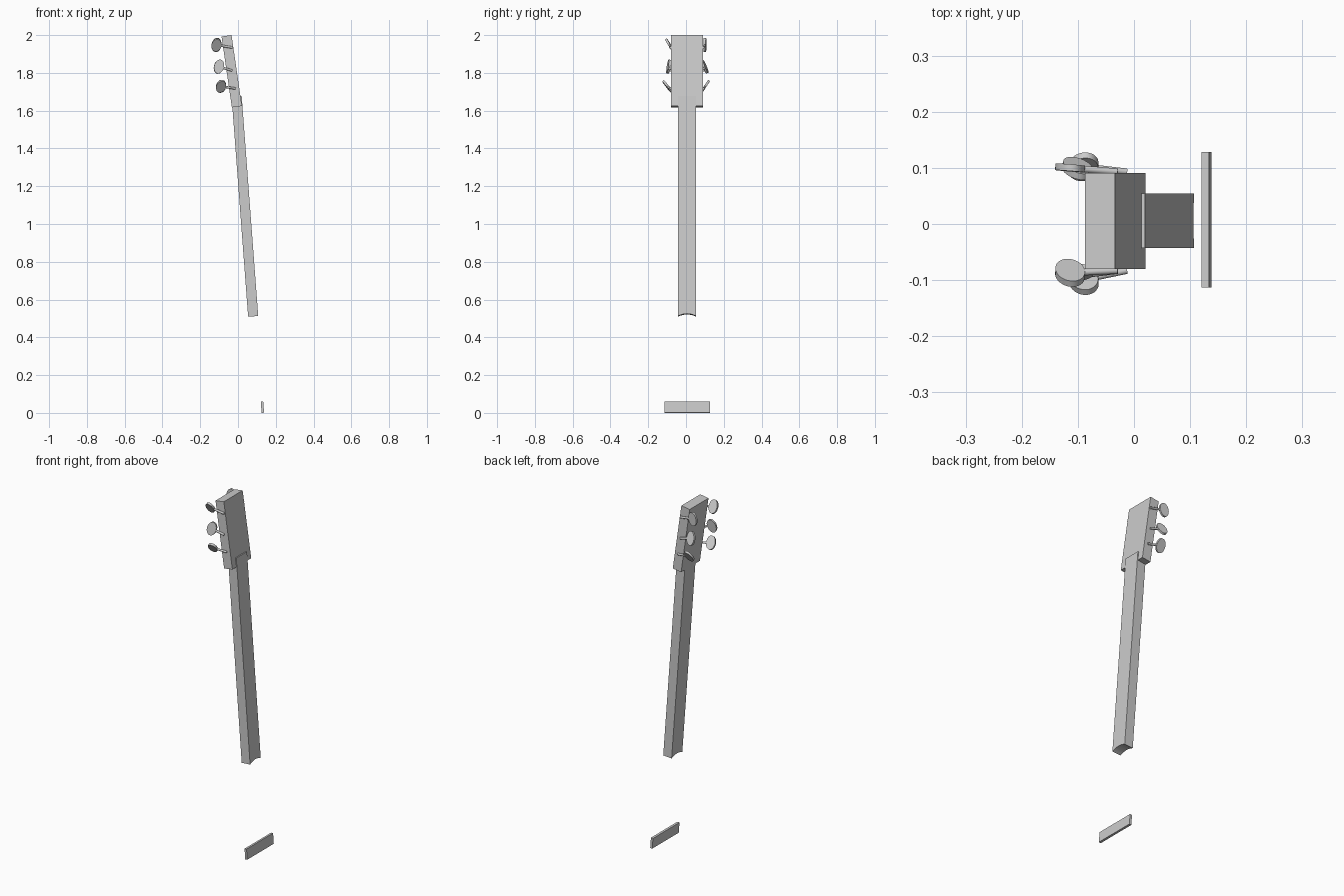
import bpy, bmesh, math
from mathutils import Vector, Matrix

if "Cube" in bpy.data.objects:
    bpy.data.objects.remove(bpy.data.objects["Cube"])


def finish(name, bm):
    bmesh.ops.recalc_face_normals(bm, faces=bm.faces)
    mesh = bpy.data.meshes.new(name)
    bm.to_mesh(mesh)
    bm.free()
    ob = bpy.data.objects.new(name, mesh)
    bpy.context.collection.objects.link(ob)
    bpy.ops.object.select_all(action='DESELECT')
    bpy.context.view_layer.objects.active = ob
    ob.select_set(True)
    bpy.ops.object.shade_smooth_by_angle(angle=math.radians(30))
    return ob


def slab(name, outline, thickness, x, z, tilt):
    """Outline in (y, height along slab), leaning back to -x, thickened backwards."""
    s, c = math.sin(math.radians(tilt)), math.cos(math.radians(tilt))
    bm = bmesh.new()
    face = bm.faces.new([bm.verts.new((x - s * u, y, z + c * u)) for y, u in outline])
    ext = bmesh.ops.extrude_face_region(bm, geom=[face], use_keep_orig=True)
    moved = [v for v in ext['geom'] if isinstance(v, bmesh.types.BMVert)]
    bmesh.ops.translate(bm, verts=moved, vec=Vector((-c, 0, -s)) * thickness)
    return finish(name, bm)


def box(y0, y1, h):
    return [(y0, 0), (y1, 0), (y1, h), (y0, h)]


# bridge saddle
slab("bridge", box(-0.113, 0.128, 0.06), 0.013, 0.138, 0.001, 4.3)

# neck, with a shallow arch cut in its lower end
yc, hw = 0.0055, 0.0485
arch = []
for i in range(13):
    k = -1 + i / 6
    arch.append((yc + k * hw, 0.012 * (1 - k * k)))
slab("neck", arch + [(yc + hw, 1.167), (yc - hw, 1.167)], 0.0535, 0.107, 0.513, 4.3)

# headstock
slab("headstock", box(-0.08, 0.091, 0.379), 0.0535, 0.0205, 1.625, 8.3)


# tuning pegs: thin shaft plus an oval button rolled about the shaft
def peg(name, side, base, centre, roll):
    base, centre = Vector(base), Vector(centre)
    a = (centre - base).normalized()
    t = math.radians(roll)
    n = Vector((0, side * math.cos(t), math.sin(t)))
    n = (n - a * n.dot(a)).normalized()
    m = n.cross(a)
    frame = Matrix((a, m, n)).transposed().to_4x4()
    bm = bmesh.new()
    length = (centre - base).length - 0.015
    along = Matrix((m, n, a)).transposed().to_4x4()
    bmesh.ops.create_cone(bm, cap_ends=True, segments=16, radius1=0.006, radius2=0.006,
                          depth=length,
                          matrix=Matrix.Translation(base + a * length / 2) @ along)
    bmesh.ops.create_cone(bm, cap_ends=True, segments=32, radius1=1, radius2=1, depth=1,
                          matrix=Matrix.Translation(centre) @ frame
                          @ Matrix.Diagonal((0.026, 0.038, 0.012, 1)))
    finish(name, bm)


# per row: base x, base z, centre x, centre z, (left y, roll), (right y, roll)
rows = [("upper", -0.03, 1.934, -0.114, 1.948, (-0.087, -32), (0.100, 0)),
        ("middle", -0.03, 1.812, -0.101, 1.833, (-0.092, 10), (0.099, 24)),
        ("lower", -0.013, 1.717, -0.090, 1.729, (-0.099, -37), (0.102, -33))]
for row, bx, bz, cx, cz, left, right in rows:
    peg(row + "_near_peg", -1, (bx, -0.083, bz), (cx, left[0], cz), left[1])
    peg(row + "_far_peg", 1, (bx, 0.093, bz), (cx, right[0], cz), right[1])
